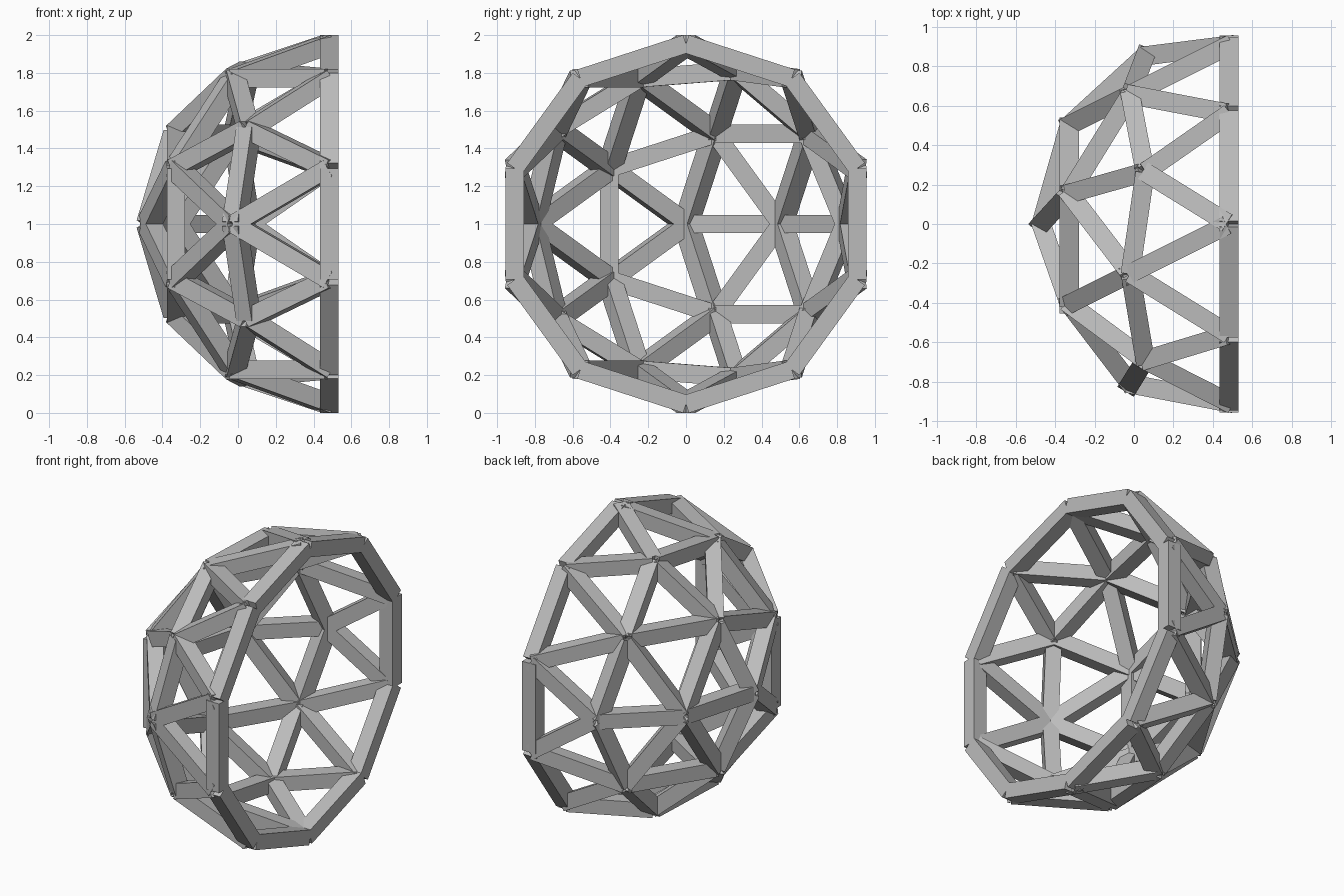
import bpy
import bmesh
from mathutils import Matrix, Vector

HUB_RADIUS = 0.954      # distance of strut centre lines' ends from the dome centre
THICK = 0.097           # square strut section
RIM_X = 0.483           # plane of the open rim

if "Cube" in bpy.data.objects:
    bpy.data.objects.remove(bpy.data.objects["Cube"], do_unlink=True)

# One grey material
grey = bpy.data.materials.new("plain grey")
grey.use_nodes = True
colour = (0.5, 0.5, 0.5, 1)
grey.diffuse_color = colour
grey.node_tree.nodes["Principled BSDF"].inputs["Base Color"].default_value = colour

# Shared unit bar for every strut
bar = bpy.data.meshes.new("strut_bar")
bm = bmesh.new()
bmesh.ops.create_cube(bm, size=1)
bm.to_mesh(bar)
bm.free()
bar.materials.append(grey)


def add_strut(name, a, b):
    """Square bar from a to b, kept level with the vertical axis."""
    along = (b - a).normalized()
    side = Vector((0, 0, 1)).cross(along)
    side = side.normalized() if side.length > 0.01 else Vector((1, 0, 0))
    up = along.cross(side)
    turn = Matrix((side, up, along)).transposed().to_4x4()
    size = Matrix.Diagonal((THICK, THICK, (b - a).length, 1))
    strut = bpy.data.objects.new(name, bar)
    bpy.context.collection.objects.link(strut)
    strut.matrix_world = Matrix.Translation((a + b) / 2) @ turn @ size


# Half of a geodesic sphere, laid on its side with the pole towards -x
sphere = bmesh.new()
bmesh.ops.create_icosphere(sphere, subdivisions=2, radius=HUB_RADIUS)
for edge in sphere.edges:
    heights = [v.co.z for v in edge.verts]
    if min(heights) < -0.01:
        continue
    a, b = [Vector((RIM_X - v.co.z, v.co.x, v.co.y + 1)) for v in edge.verts]
    add_strut("rim_beam" if max(heights) < 0.01 else "dome_strut", a, b)
sphere.free()
